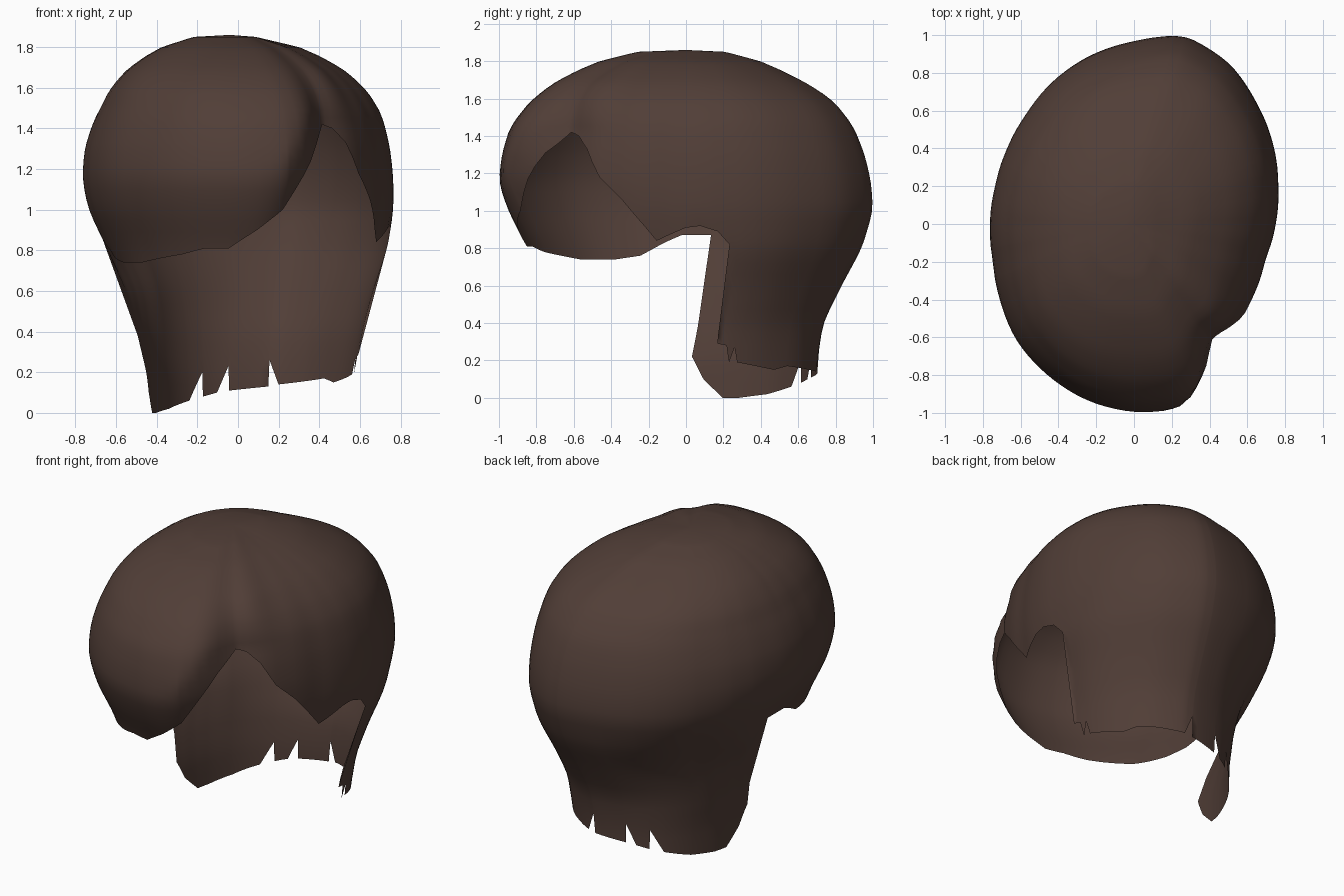
import bpy, bmesh
from math import sin, cos, radians, exp

cube = bpy.data.objects.get("Cube")
if cube:
    bpy.data.objects.remove(cube, do_unlink=True)

# plan outline: azimuth in degrees from +x, radius
PLAN = [(0, .75), (15, .79), (30, .85), (45, .915), (59, .99), (75, 1.035), (90, .97),
        (105, .925), (120, .875), (135, .82), (150, .785), (165, .765), (180, .765),
        (195, .775), (210, .82), (225, .88), (240, .925), (255, .97), (270, 1),
        (285, 1.01), (292, .975), (298, .865), (303, .775), (316, .77), (327, .742),
        (345, .72), (360, .75)]

# silhouette reach at each height: z, left, right, front, back
REACH = [(0, .54, .44, .8, .7), (.2, .58, .45, .8, .7), (.4, .61, .5, .8, .73),
         (.6, .66, .55, .8, .83), (.8, .73, .64, .85, .94), (1, .76, .735, .95, 1),
         (1.15, .76, .765, 1, .99), (1.3, .745, .755, .985, .955), (1.45, .71, .705, .94, .895),
         (1.6, .63, .615, .82, .77), (1.72, .5, .49, .65, .57), (1.8, .33, .34, .46, .39),
         (1.85, .12, .18, .26, .21), (1.86, 0, 0, 0, 0)]

# hem: azimuth, height of the lower edge
HEM = [(0, .91), (4, .92), (11, .89), (15, .82), (15.4, .29), (20, .28), (22, .19),
       (24, .27), (26, .19), (45, .15), (52, .17), (74, .14), (77.7, .26), (78, .13),
       (93.7, .11), (94, .23), (99, .1), (105.7, .08), (106, .2), (113, .06), (128, .02),
       (145, 0), (155, 0), (168, .1), (176, .22), (177, .38), (177.3, .87),
       (182, .87), (190, .83), (202, .76), (214, .74), (230, .74), (250, .78),
       (259, .81), (267, .81), (276, .9), (284, 1), (291, 1.17), (297, 1.31),
       (304, 1.42), (309, 1.4), (315, 1.33), (322, 1.18), (332, 1.06), (347, .84),
       (360, .91)]

# how far the edges of the neck hair are drawn back at each height
PINCH = [(.22, 0), (.38, .04), (.47, .11), (.55, .15), (.7, .2), (.8, .17), (.88, .1), (1, 0)]


def lerp_table(table, key, col=1):
    for a, b in zip(table, table[1:]):
        if a[0] <= key <= b[0]:
            return a[col] + (b[col] - a[col]) * (key - a[0]) / (b[0] - a[0])
    return table[-1][col] if key > table[-1][0] else table[0][col]


def plan_radius(az):
    # average nearby samples so the outline is rounded
    return sum(lerp_table(PLAN, (az + d) % 360) for d in (-3, -1, 1, 3)) / 4


def reach(z, col):
    if z > 1.75:
        return lerp_table(REACH, z, col)
    return sum(lerp_table(REACH, z + d, col) for d in (-.04, 0, .04)) / 3


def surface_point(az, z, hem):
    c, s = cos(radians(az)), sin(radians(az))
    side = reach(z, 1) / .76 if c > 0 else reach(z, 2) / .765
    depth = reach(z, 4) if s > 0 else reach(z, 3)
    r = plan_radius(az)
    # the parting groove fades out toward the crown
    fade = min(max((z - 1.43) / .25, 0), 1)
    r += .08 * fade * exp(-((az - 309) / 12) ** 2)
    r *= side * c * c + depth * s * s
    # the crown is fuller on its diagonals
    r *= 1 + .03 * fade * abs(2 * s * c)
    # the swept fringe rolls inward at its free edge
    r *= 1 - .07 * max(0, 1 - (z - hem) / .25) * exp(-((az - 289) / 8) ** 2)
    pinch = 0
    if s > 0:
        # undercut edges of the neck hair
        pinch = lerp_table(PINCH, z) * max(0, 1 - s * 1.3) * (.35 if c > 0 else 1)
        # hollow behind the right side of the neck
        if c < 0:
            r *= 1 + .06 * 2 * s * c * exp(-((z - .62) / .22) ** 2)
    crown = max(0, (z - 1.5) / .36)
    return (r * c - .04 * crown, r * s + pinch, z)


# hair shell: fixed rings, clamped to the hem
azimuths = sorted({a for a, _ in HEM if a < 360} | set(range(0, 360, 3)))
rows = 44
heights = [1.86 * (1 - (i / rows) ** 1.7) for i in range(1, rows + 1)]
bm = bmesh.new()
columns = []
for az in azimuths:
    hem = lerp_table(HEM, az)
    columns.append([bm.verts.new(surface_point(az, max(z, hem), hem)) for z in heights])
pole = bm.verts.new((-.04, 0, 1.86))
for i, col in enumerate(columns):
    nxt = columns[(i + 1) % len(columns)]
    bm.faces.new((pole, col[0], nxt[0]))
    for j in range(rows - 1):
        if (col[j].co - col[j + 1].co).length + (nxt[j].co - nxt[j + 1].co).length > 1e-5:
            bm.faces.new((col[j], col[j + 1], nxt[j + 1], nxt[j]))
bmesh.ops.remove_doubles(bm, verts=bm.verts, dist=1e-5)
loose = [v for v in bm.verts if not v.link_faces]
bmesh.ops.delete(bm, geom=loose, context='VERTS')
for f in bm.faces:
    f.smooth = True

mesh = bpy.data.meshes.new("hair_shell")
bm.to_mesh(mesh)
bm.free()
hair = bpy.data.objects.new("hair_shell", mesh)
bpy.context.collection.objects.link(hair)

# material
brown = bpy.data.materials.new("dark_brown_hair")
brown.use_nodes = True
colour = (.082, .048, .038, 1)
brown.diffuse_color = colour
brown.node_tree.nodes["Principled BSDF"].inputs["Base Color"].default_value = colour
mesh.materials.append(brown)
